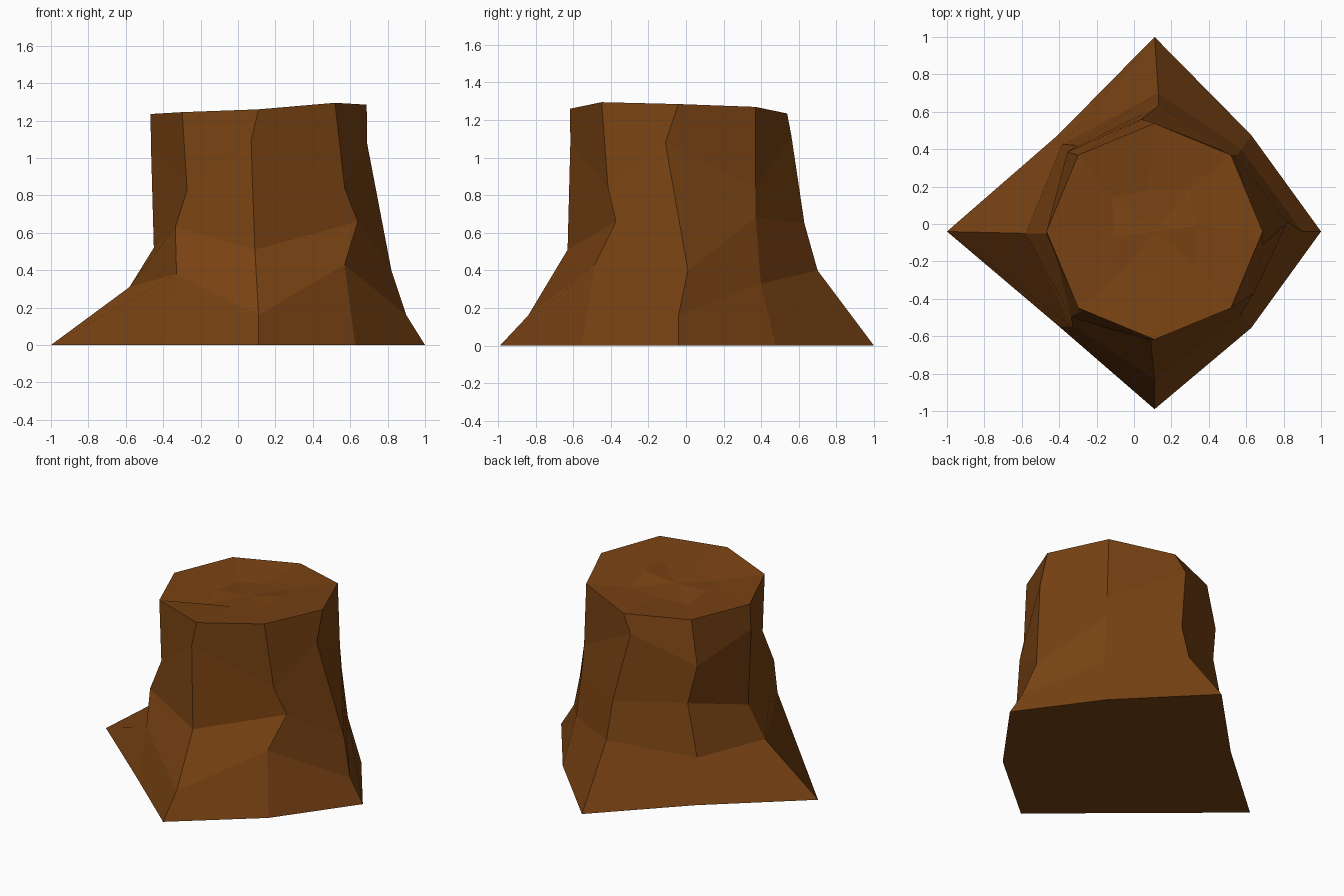
import bpy
import bmesh
from math import cos, sin, pi
from mathutils import Vector

if "Cube" in bpy.data.objects:
    bpy.data.objects.remove(bpy.data.objects["Cube"], do_unlink=True)

# Bark colour
bark = bpy.data.materials.new("warm_brown_bark")
bark.use_nodes = True
bark_colour = (0.19, 0.055, 0.0065, 1)
bark.diffuse_color = bark_colour
bark.node_tree.nodes["Principled BSDF"].inputs["Base Color"].default_value = bark_colour

AXIS_X, AXIS_Y = 0.11, -0.04
RIM_RADIUS = 0.578

# One ridge per side, counter-clockwise from +x:
# root reach, three knots of (outward, sideways, height), rim height
RIDGES = [
    (.89, [(.79, 0, .16), (.71, .05, .4), (.58, -.07, 1.08)], 1.285),
    (.73, [(.64, -.02, .33), (.6, -.02, .68), (.59, -.01, .84)], 1.27),
    (1.04, [(.74, -.02, .4), (.67, -.02, .65), (.6, .07, 1.12)], 1.235),
    (.73, [(.68, .02, .31), (.62, -.03, .67), (.63, .03, .93)], 1.235),
    (1.11, [(.69, .01, .31), (.56, .01, .52), (.575, .02, 1.05)], 1.235),
    (.72, [(.67, .05, .38), (.64, .01, .63), (.57, .03, .83)], 1.245),
    (.95, [(.8, 0, .16), (.59, -.02, .51), (.575, -.04, 1.09)], 1.26),
    (.73, [(.64, .01, .43), (.61, .14, .66), (.59, .06, .84)], 1.295),
]
SIDES = len(RIDGES)


def place(side, outward, sideways, height):
    """Point measured along and across one ridge direction."""
    angle = 2 * pi * side / SIDES
    return Vector((AXIS_X + outward * cos(angle) - sideways * sin(angle),
                   AXIS_Y + outward * sin(angle) + sideways * cos(angle),
                   height))


bm = bmesh.new()
columns = []
for side, (reach, knots, rim) in enumerate(RIDGES):
    # Dished, slightly uneven cut surface inside the rim
    inner = (RIM_RADIUS * (0.5 if side % 2 else 0.38), 0.03,
             rim - (0.035 if side % 2 else 0.015))
    path = [(reach, 0, 0), *knots, (RIM_RADIUS, 0, rim), inner]
    columns.append([bm.verts.new(place(side, *p)) for p in path])

# Bark walls and outer band of the cut surface
for side in range(SIDES):
    here, there = columns[side], columns[(side + 1) % SIDES]
    for level in range(len(here) - 1):
        bm.faces.new((here[level], there[level], there[level + 1], here[level + 1]))

# Heart of the cut surface and flat underside
heart = bm.verts.new((AXIS_X, AXIS_Y, 1.23))
for side in range(SIDES):
    bm.faces.new((columns[side][-1], columns[(side + 1) % SIDES][-1], heart))
bm.faces.new([column[0] for column in reversed(columns)])
bmesh.ops.recalc_face_normals(bm, faces=bm.faces[:])

mesh = bpy.data.meshes.new("tree_stump")
bm.to_mesh(mesh)
bm.free()
mesh.materials.append(bark)
stump = bpy.data.objects.new("tree_stump", mesh)
bpy.context.collection.objects.link(stump)
